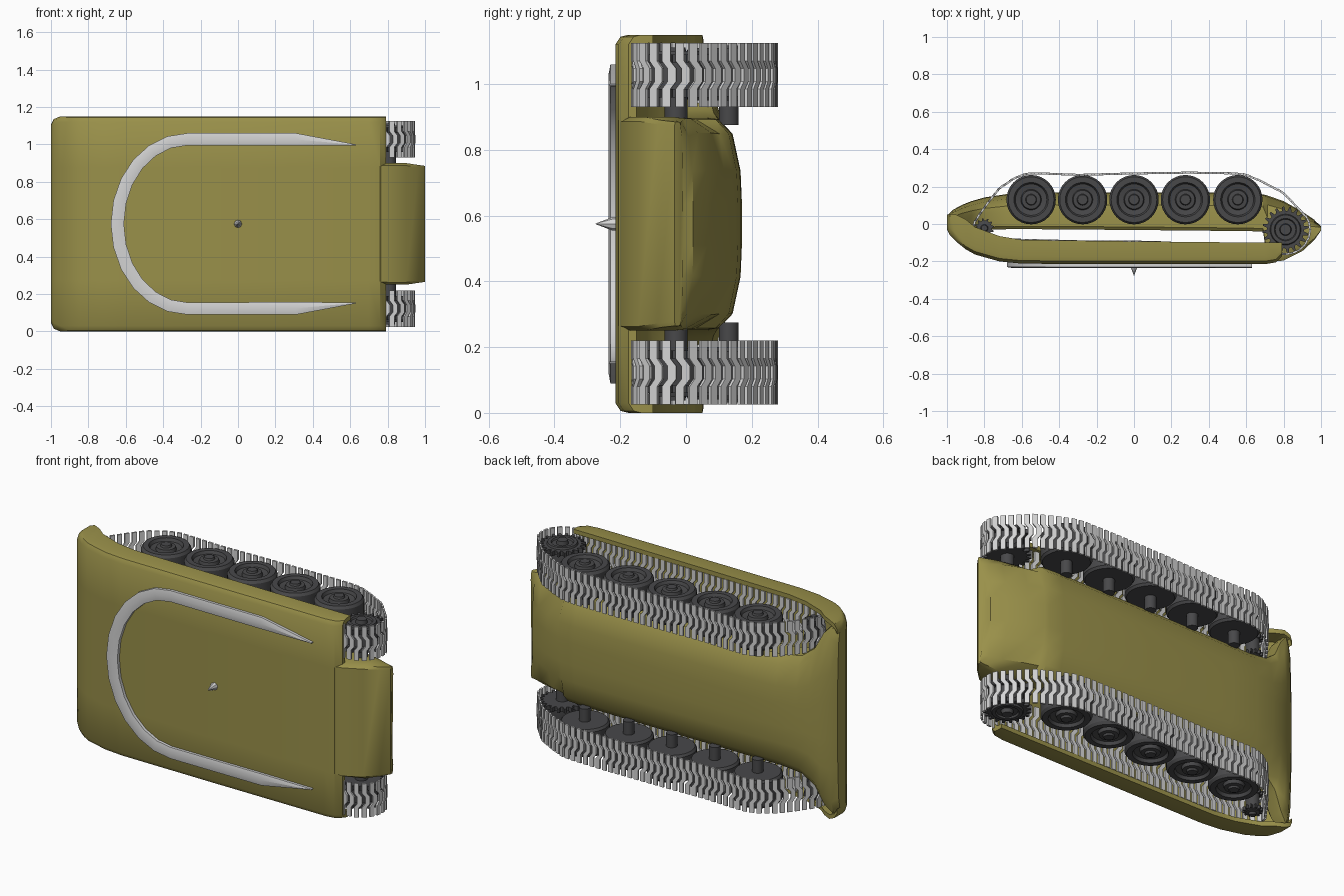
import bpy, bmesh, math
from mathutils import Vector

if "Cube" in bpy.data.objects:
    bpy.data.objects.remove(bpy.data.objects["Cube"])

ZC = 0.575  # mid plane of the vehicle, which lies on its side


def material(name, c):
    m = bpy.data.materials.new(name)
    m.diffuse_color = (*c, 1)
    m.use_nodes = True
    m.node_tree.nodes["Principled BSDF"].inputs["Base Color"].default_value = m.diffuse_color
    return m


OLIVE = material("olive_paint", (0.32, 0.28, 0.068))
DARK = material("dark_rubber", (0.065, 0.065, 0.068))
STEEL = material("light_steel", (0.66, 0.66, 0.66))


def finish(bm, name, mat, smooth=35):
    bmesh.ops.recalc_face_normals(bm, faces=bm.faces)
    me = bpy.data.meshes.new(name)
    bm.to_mesh(me)
    bm.free()
    me.materials.append(mat)
    if smooth:
        for p in me.polygons:
            p.use_smooth = True
        me.set_sharp_from_angle(angle=math.radians(smooth))
    ob = bpy.data.objects.new(name, me)
    bpy.context.collection.objects.link(ob)
    return ob


def loft(bm, rings, closed=False):
    vs = [[bm.verts.new(p) for p in r] for r in rings]
    n = len(vs[0])
    pairs = list(zip(vs, vs[1:])) + ([(vs[-1], vs[0])] if closed else [])
    for a, b in pairs:
        for i in range(n):
            j = (i + 1) % n
            bm.faces.new((a[i], a[j], b[j], b[i]))
    if not closed:
        bm.faces.new(vs[0])
        bm.faces.new(vs[-1])


def both(half):
    """Mirror a half section [(d, y)] running from +d to the middle."""
    return half + [(-d, y) for d, y in reversed(half)]


# upper hull: deck with fenders and skirts, (x, half width, top y, skirt y)
bm = bmesh.new()
rings = []
for x, w, yt, ys in [(-1, .53, -.03, .05), (-.985, .56, -.06, .053), (-.95, .575, -.095, .05),
                     (-.9, .575, -.135, .025), (-.85, .575, -.163, -.016), (-.72, .575, -.2, -.065),
                     (-.6, .575, -.212, -.085), (0, .575, -.215, -.093), (.7, .575, -.215, -.1),
                     (.76, .575, -.205, -.1), (.79, .575, -.175, -.1)]:
    outer = both([(w, ys), (w, yt + .04), (w - .006, yt + .016), (w - .03, yt), (.3, yt)])
    t = .025
    inner = both([(w - t, ys), (w - t, yt + .045), (w - t - .02, yt + t), (.3, yt + t)])
    rings.append([(x, y, ZC + d) for d, y in outer + inner[::-1]])
loft(bm, rings)
finish(bm, "upper_hull", OLIVE)

# lower hull tub, flaring into the nose, (x, half width, top y, bottom y)
bm = bmesh.new()
rings = []
SEC = both([(.96, 0), (1, .08), (1, .5), (.985, .66), (.85, .86), (.5, .98), (.2, 1)])
for x, w, yt, yb in [(-1, .525, -.02, .045), (-.97, .555, -.03, .075), (-.92, .5, -.03, .102),
                     (-.87, .4, -.03, .122), (-.8, .345, -.03, .142), (-.68, .325, -.028, .16),
                     (-.5, .322, -.028, .168), (0, .322, -.032, .17), (.6, .322, -.038, .168),
                     (.69, .322, -.04, .158), (.715, .322, -.205, .152), (.8, .325, -.195, .122),
                     (.9, .325, -.145, .066), (.965, .315, -.085, .022), (1, .31, -.035, -.008)]:
    rings.append([(x - (.025 if x == 1 and abs(d) < .6 else 0), yt + (yb - yt) * f, ZC + d * w)
                  for d, f in SEC])
loft(bm, rings)
finish(bm, "lower_hull", OLIVE)

# horseshoe guard on the deck, tapering to points at the rear
path = [((.63, .42), (.63, .425)), ((.31, .418), (.31, .485))]
for i in range(13):
    a = math.pi / 2 + math.pi * i / 12
    c, s = math.cos(a), math.sin(a)
    path.append(((-.27 + .34 * c, .42 * s), (-.27 + .41 * c, .485 * s)))
path += [((x, -z), (u, -v)) for (x, z), (u, v) in path[1::-1]]
bm = bmesh.new()
rings = []
for (x, z), (u, v) in path:
    rings.append([(x, -.2, ZC + z), (x, -.23, ZC + z), ((x + u) / 2, -.236, ZC + (z + v) / 2),
                  (u, -.23, ZC + v), (u, -.2, ZC + v)])
loft(bm, rings)
finish(bm, "deck_guard", STEEL)


def lathe(bm, x, y, side, prof, n=32):
    """Spin (radius, distance from mid plane) round an axis along z."""
    loft(bm, [[(x + r * math.cos(k * math.tau / n), y + r * math.sin(k * math.tau / n), ZC + side * d)
               for k in range(n)] for r, d in prof])


def gear(bm, x, y, side, r0, r1, teeth, d0, d1):
    rs = [r0, r1, r1, r0]
    pts = []
    for k in range(teeth * 4):
        a = (k // 4 + (0, .2, .45, .65)[k % 4]) * math.tau / teeth
        pts.append((x + rs[k % 4] * math.cos(a), y + rs[k % 4] * math.sin(a)))
    loft(bm, [[(px, py, ZC + side * d) for px, py in pts] for d in (d0, d1)])


# small cone in the centre of the deck
bm = bmesh.new()
rings = [[(r * math.cos(k * math.tau / 8), y, ZC + r * math.sin(k * math.tau / 8)) for k in range(8)]
         for r, y in [(.021, -.21), (.021, -.222), (.001, -.275)]]
loft(bm, rings)
finish(bm, "deck_pin", STEEL)

WHEEL = [(.03, .30), (.03, .375), (.122, .375), (.132, .388), (.132, .52), (.122, .535), (.092, .535),
         (.084, .518), (.055, .512), (.05, .53), (.03, .532), (.026, .543), (.004, .543)]

# track centre line: rear sprocket, bottom run, front idler, top run
SX, SY = .81, -.03
loop = [(SX + .13 * math.cos(math.radians(a)), SY + .13 * math.sin(math.radians(a)))
        for a in range(-100, 31, 13)]
loop += [(.8, .165), (.68, .228), (.6, .262), (.54, .27), (.3, .274), (0, .27), (-.3, .262),
         (-.5, .27), (-.56, .27), (-.63, .25), (-.72, .19), (-.79, .1), (-.85, .015), (-.86, -.025),
         (-.84, -.062), (-.8, -.077), (-.6, -.084), (-.3, -.092), (.1, -.095), (.5, -.115)]
loop = [Vector(p) for p in loop]


def resample(pts, n):
    segs = list(zip(pts, pts[1:] + pts[:1]))
    total = sum((b - a).length for a, b in segs)
    out, walked, k = [], 0, 0
    for a, b in segs:
        ln = (b - a).length
        while k < n and k * total / n < walked + ln:
            out.append(a.lerp(b, (k * total / n - walked) / ln))
            k += 1
        walked += ln
    return out


LINKS = resample(loop, 98)
ZIG = [(.355, 0), (.41, 0), (.433, .018), (.472, .018), (.495, 0), (.55, 0)]

for side, tag in ((1, "upper"), (-1, "lower")):
    # road wheels
    for i, x in enumerate((-.55, -.275, 0, .275, .555)):
        bm = bmesh.new()
        lathe(bm, x, .13, side, WHEEL)
        finish(bm, f"{tag}_road_wheel_{i + 1}", DARK, 30)

    # rear drive sprocket: two toothed discs on a drum
    bm = bmesh.new()
    gear(bm, SX, SY, side, .1, .123, 20, .385, .41)
    gear(bm, SX, SY, side, .1, .123, 20, .49, .515)
    lathe(bm, SX, SY, side, [(.035, .3), (.035, .39), (.085, .39), (.085, .51), (.078, .525), (.06, .525),
                             (.055, .515), (.032, .515), (.028, .537), (.004, .537)])
    finish(bm, f"{tag}_drive_sprocket", DARK, 30)

    # front idler on its shaft
    bm = bmesh.new()
    gear(bm, -.8, -.022, side, .04, .052, 12, .395, .415)
    gear(bm, -.8, -.022, side, .04, .052, 12, .49, .51)
    lathe(bm, -.8, -.022, side, [(.022, .29), (.022, .39), (.036, .395), (.036, .515), (.02, .518),
                                 (.016, .53), (.004, .53)], 20)
    finish(bm, f"{tag}_idler", DARK, 30)

    # track made of separate zigzag links
    bm = bmesh.new()
    for k, p in enumerate(LINKS):
        t = (LINKS[(k + 1) % len(LINKS)] - LINKS[k - 1]).normalized()
        nrm = Vector((t.y, -t.x))
        rings = []
        for d, off in ZIG:
            ring = []
            for u, v in ((-.013, -.005), (.013, -.005), (.013, .006), (-.013, .006)):
                q = p + t * (u + off - .006) + nrm * v
                ring.append((q.x, q.y, ZC + side * d))
            rings.append(ring)
        loft(bm, rings)
    finish(bm, f"{tag}_track", STEEL, 30)
